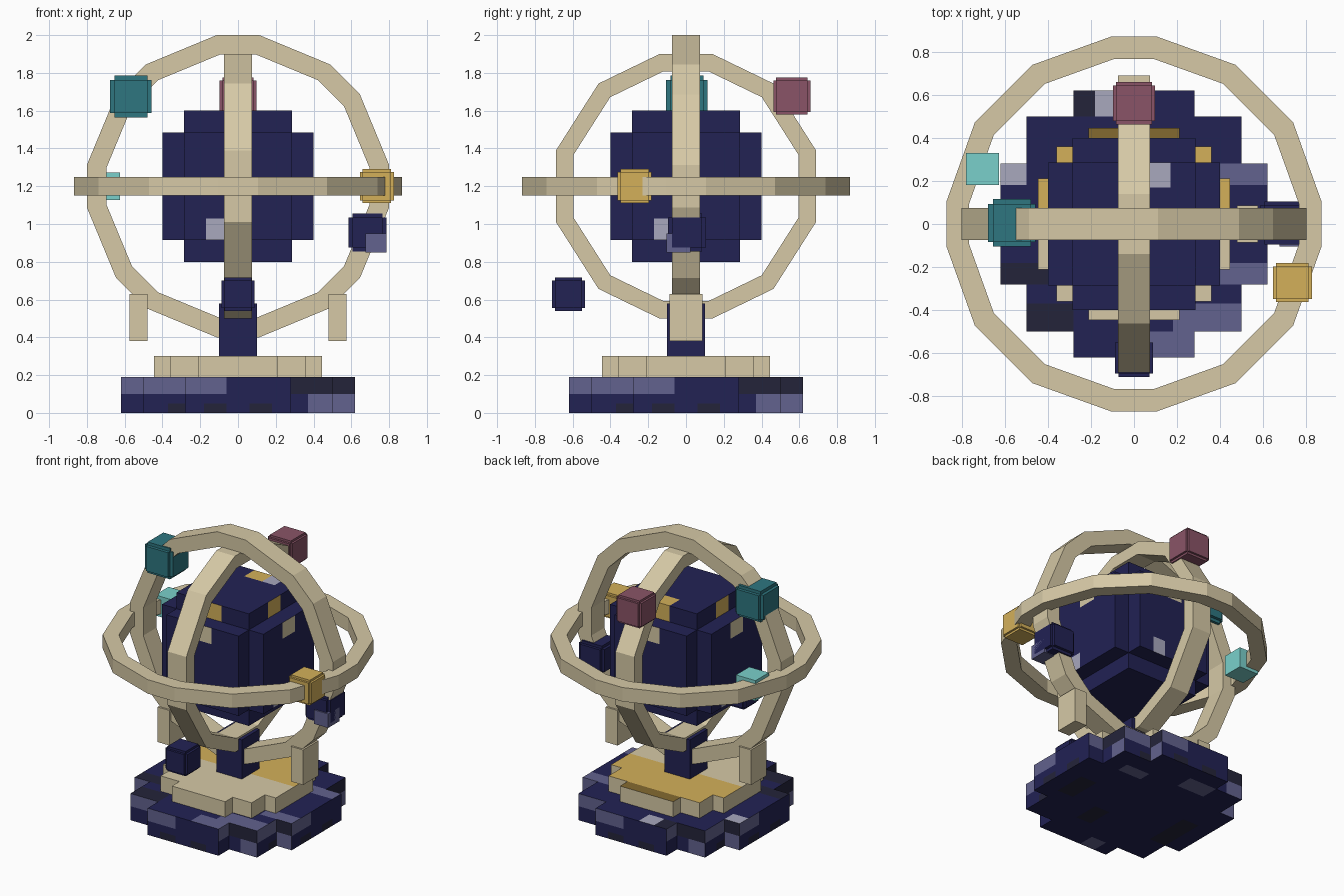
import bpy, bmesh, math
from mathutils import Vector

cube = bpy.data.objects.get("Cube")
if cube:
    bpy.data.objects.remove(cube, do_unlink=True)


def linear(c):
    c /= 255
    return c / 12.92 if c <= 0.04045 else ((c + 0.055) / 1.055) ** 2.4


COLOURS = {
    "navy": (34, 34, 84), "slate": (98, 98, 142), "charcoal": (36, 36, 58),
    "pale_grey": (168, 168, 190), "tan": (214, 201, 166), "gold": (212, 176, 90),
    "dark_gold": (132, 106, 48), "teal": (46, 118, 128), "aqua": (122, 208, 203),
    "mauve": (138, 84, 103),
}
MATS = {}
for label, rgb in COLOURS.items():
    m = bpy.data.materials.new(label)
    m.use_nodes = True
    col = (*[linear(c) for c in rgb], 1)
    m.diffuse_color = col
    bsdf = m.node_tree.nodes["Principled BSDF"]
    bsdf.inputs["Base Color"].default_value = col
    bsdf.inputs["Roughness"].default_value = 0.9
    MATS[label] = m


def finish(name, bm, colours):
    bmesh.ops.recalc_face_normals(bm, faces=bm.faces)
    me = bpy.data.meshes.new(name)
    bm.to_mesh(me)
    bm.free()
    for c in colours:
        me.materials.append(MATS[c])
    ob = bpy.data.objects.new(name, me)
    bpy.context.collection.objects.link(ob)
    return ob


def boxes(name, colour, items):
    """One object made of boxes given as (centre, half size)."""
    bm = bmesh.new()
    for centre, half in items:
        vs = bmesh.ops.create_cube(bm, size=2)["verts"]
        bmesh.ops.scale(bm, vec=half, verts=vs)
        bmesh.ops.translate(bm, vec=centre, verts=vs)
    return finish(name, bm, [colour])


def mirror(values):
    return [-v for v in reversed(values)] + list(values)


def stepped_solid(name, cuts, filled, paint, colours):
    """Skin of the filled cells of a grid, each face coloured by paint(centre, normal)."""
    bm = bmesh.new()
    count = [len(c) - 1 for c in cuts]

    def solid(cell):
        if any(not 0 <= cell[a] < count[a] for a in range(3)):
            return False
        return filled(*[(cuts[a][cell[a]] + cuts[a][cell[a] + 1]) / 2 for a in range(3)])

    for i in range(count[0]):
        for j in range(count[1]):
            for k in range(count[2]):
                cell = (i, j, k)
                if not solid(cell):
                    continue
                for a in range(3):
                    for side in (0, 1):
                        near = list(cell)
                        near[a] += 2 * side - 1
                        if solid(near):
                            continue
                        b, c = (a + 1) % 3, (a + 2) % 3
                        pts = []
                        for db, dc in ((0, 0), (1, 0), (1, 1), (0, 1)):
                            idx = list(cell)
                            idx[a] += side
                            idx[b] += db
                            idx[c] += dc
                            pts.append(Vector([cuts[n][idx[n]] for n in range(3)]))
                        normal = Vector()
                        normal[a] = 2 * side - 1
                        f = bm.faces.new([bm.verts.new(p) for p in pts])
                        f.material_index = colours.index(paint(sum(pts, Vector()) / 4, normal))
    bmesh.ops.remove_doubles(bm, verts=bm.verts, dist=1e-5)
    return finish(name, bm, colours)


def along(c, n):
    """Position along a side face, to the right as seen from outside."""
    return n.x * c.y - n.y * c.x


def pick(u, v, patches, default):
    for u0, u1, v0, v1, colour in patches:
        if u0 < u < u1 and v0 < v < v1:
            return colour
    return default


# Foot: stepped round slab with mottled patches
FOOT_SIDE = [(-.62, -.06, .1, .19, "slate"), (.28, .62, .1, .19, "charcoal"),
             (.37, .62, 0, .1, "slate"), (-.37, -.28, 0, .05, "charcoal"),
             (-.18, -.06, 0, .05, "charcoal"), (.06, .18, 0, .05, "charcoal")]
FOOT_TOP = [(.18, .5, -.5, -.37, "slate"), (.37, .62, -.28, -.18, "slate"),
            (.37, .62, .18, .28, "slate"), (.06, .28, -.62, -.5, "slate"),
            (-.5, -.28, -.5, -.37, "charcoal"), (-.62, -.37, -.28, -.18, "charcoal"),
            (-.28, -.18, .5, .62, "charcoal"), (-.62, -.5, .18, .28, "pale_grey"),
            (-.18, -.06, .5, .62, "pale_grey")]
FOOT_UNDER = [(-.5, -.37, -.28, .06, "charcoal"), (.18, .37, .28, .37, "slate"),
              (.06, .18, -.37, -.18, "charcoal"), (-.28, -.06, .37, .5, "slate"),
              (.37, .5, -.18, .06, "charcoal"), (-.18, -.06, -.62, -.5, "slate")]


def paint_foot(c, n):
    if n.z > .5:
        return pick(c.x, c.y, FOOT_TOP, "navy")
    if n.z < -.5:
        return pick(c.x, c.y, FOOT_UNDER, "navy")
    return pick(along(c, n), c.z, FOOT_SIDE, "navy")


def round_steps(*steps):
    """Footprint made of crossing rectangles."""
    return lambda x, y, z: any(abs(x) < a and abs(y) < b for a, b in steps)


grid = mirror([.06, .18, .28, .37, .5, .62])
stepped_solid("foot", (grid, grid, [0, .05, .1, .19]),
              round_steps((.62, .28), (.5, .5), (.28, .62)), paint_foot,
              ["navy", "slate", "charcoal", "pale_grey"])


# Plinth: tan slab with a gold rear half on top
def paint_plinth(c, n):
    if n.z > .5 and c.y > 0:
        return "dark_gold" if c.y > .36 else "gold"
    return "tan"


grid = [-.445, -.36, -.21, 0, .21, .36, .445]
stepped_solid("plinth", (grid, grid, [.19, .3]),
              round_steps((.445, .21), (.36, .36), (.21, .445)), paint_plinth,
              ["tan", "gold", "dark_gold"])

# Stem and the two ring supports
boxes("stem", "navy", [((0, 0, .44), (.1, .1, .14))])
for side, label in ((1, "left"), (-1, "right")):
    boxes(label + "_post", "tan", [((side * .527, 0, .505), (.048, .087, .125))])

# Globe: three crossing blocks with a few small patches
GLOBE_SIDE = [(-.17, -.07, -.285, -.17, "pale_grey"), (-.07, .07, .285, .4, "gold"),
              (-.07, .07, .17, .285, "tan")]
GLOBE_TOP = [(.07, .17, .17, .28, "pale_grey"), (-.07, .07, .17, .28, "gold")]


def in_globe(x, y, z):
    return sum(s > .285 for s in (abs(x), abs(y), abs(z))) <= 1


def paint_globe(c, n):
    if n.z > .5:
        return pick(c.x, c.y, GLOBE_TOP if c.z > .35 else [], "navy")
    if n.z < -.5:
        return "navy"
    reach = abs(c.dot(n))
    if c.z < .285 and reach < .35:
        return "navy"
    return pick(along(c, n), c.z, GLOBE_SIDE, "navy")


grid = mirror([.07, .17, .285, .4])
globe = stepped_solid("globe", (grid, grid, grid), in_globe, paint_globe,
                      ["navy", "pale_grey", "gold", "tan"])
globe.location.z = 1.2


# Faceted rings: quarter angles mirrored to a full closed band
def ring(name, quarter, radius, thick, half_width, place):
    angles = [q if i % 2 == 0 else 90 - q for i in range(4) for q in quarter]
    angles = []
    for i in range(2):
        angles += [180 * i + q for q in quarter]
        angles += [180 * i + 180 - q for q in reversed(quarter)]
    bm = bmesh.new()
    loops = []
    for r, w in ((radius, -half_width), (radius, half_width),
                 (radius - thick, half_width), (radius - thick, -half_width)):
        loops.append([bm.verts.new(place(r * math.cos(math.radians(a)),
                                         r * math.sin(math.radians(a)), w)) for a in angles])
    n = len(angles)
    for k in range(4):
        p, q = loops[k], loops[(k + 1) % 4]
        for i in range(n):
            j = (i + 1) % n
            bm.faces.new((p[i], p[j], q[j], q[i]))
    finish(name, bm, ["tan"])


ring("horizontal_ring", [7, 32.5, 57.5, 83], .876, .105, .05,
     lambda u, v, w: (u, v, 1.2 + w))
ring("outer_upright_ring", [8, 37, 53, 82], .808, .105, .074,
     lambda u, v, w: (u, w, 1.2 + v))
ring("inner_upright_ring", [15.4, 49.6, 78.7], .714, .095, .074,
     lambda u, v, w: (w, u, 1.2 + v))


# Planets: cubes with a raised plate on every side
def planet(name, colour, centre, core, reach):
    boxes(name, colour, [(centre, [reach if a == b else core for b in range(3)])
                         for a in range(3)])


planet("teal_planet", "teal", (-.567, .005, 1.675), .088, .11)
planet("mauve_planet", "mauve", (0, .56, 1.677), .083, .098)
planet("gold_planet", "gold", (.735, -.272, 1.2), .075, .09)
planet("mottled_planet", "navy", (.685, .005, .955), .08, .1)
planet("front_planet", "navy", (0, -.622, .628), .072, .088)
boxes("aqua_planet", "aqua", [((-.703, .255, 1.2), (.077, .075, .073))])
boxes("mottled_planet_patch", "slate", [((.73, -.04, .9), (.055, .064, .05))])
